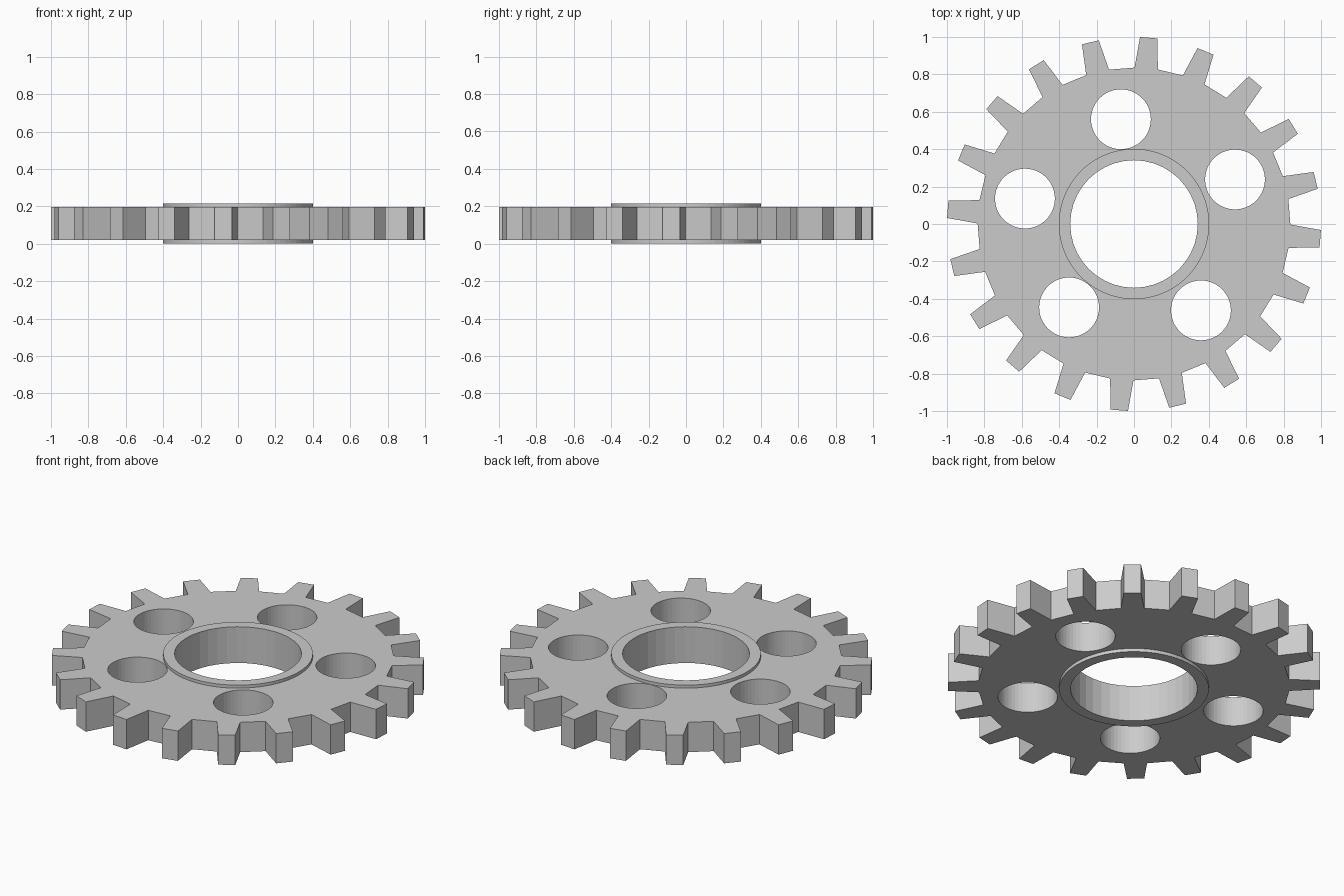
import bpy, bmesh
from math import cos, sin, radians, tau

if "Cube" in bpy.data.objects:
    bpy.data.objects.remove(bpy.data.objects["Cube"])


def polar(r, deg):
    return (r * cos(radians(deg)), r * sin(radians(deg)))


def circle(cx, cy, r, n):
    return [(cx + r * cos(tau * i / n), cy + r * sin(tau * i / n)) for i in range(n)]


def plate(name, outlines, z0, z1):
    """Flat plate from closed outlines; inner outlines become holes."""
    cu = bpy.data.curves.new(name, 'CURVE')
    cu.dimensions = '2D'
    cu.fill_mode = 'BOTH'
    cu.extrude = (z1 - z0) / 2
    for pts in outlines:
        sp = cu.splines.new('POLY')
        sp.points.add(len(pts) - 1)
        for p, (x, y) in zip(sp.points, pts):
            p.co = (x, y, 0, 1)
        sp.use_cyclic_u = True
        sp.use_smooth = False
    ob = bpy.data.objects.new(name, cu)
    bpy.context.collection.objects.link(ob)
    bpy.ops.object.select_all(action='DESELECT')
    ob.select_set(True)
    bpy.context.view_layer.objects.active = ob
    bpy.ops.object.convert(target='MESH')
    ob = bpy.context.view_layer.objects.active
    # weld caps to walls and place at the right height
    bm = bmesh.new()
    bm.from_mesh(ob.data)
    bmesh.ops.remove_doubles(bm, verts=bm.verts, dist=1e-5)
    bmesh.ops.recalc_face_normals(bm, faces=bm.faces)
    bmesh.ops.translate(bm, verts=bm.verts, vec=(0, 0, (z0 + z1) / 2))
    for f in bm.faces:
        f.smooth = False
    bm.to_mesh(ob.data)
    bm.free()
    ob.name = name
    return ob


# toothed rim: 20 tapered teeth
TEETH, ROOT, TIP = 20, 0.836, 1.0
rim = []
for i in range(TEETH):
    a = -4.5 + i * 360 / TEETH
    rim += [polar(ROOT, a - 4.3), polar(TIP, a - 2.65),
            polar(TIP, a + 2.65), polar(ROOT, a + 4.3)]

# five unevenly placed round holes
holes = [(-0.07, 0.56), (0.54, 0.238), (0.358, -0.462), (-0.347, -0.446), (-0.583, 0.136)]
plate("gear_plate",
      [rim, circle(0, 0, 0.37, 48)] + [circle(x, y, 0.16, 48) for x, y in holes],
      0.02, 0.197)

# raised hub ring, slightly proud on both faces
plate("hub_ring", [circle(0, 0, 0.402, 64), circle(0, 0, 0.341, 40)], 0.0, 0.215)
